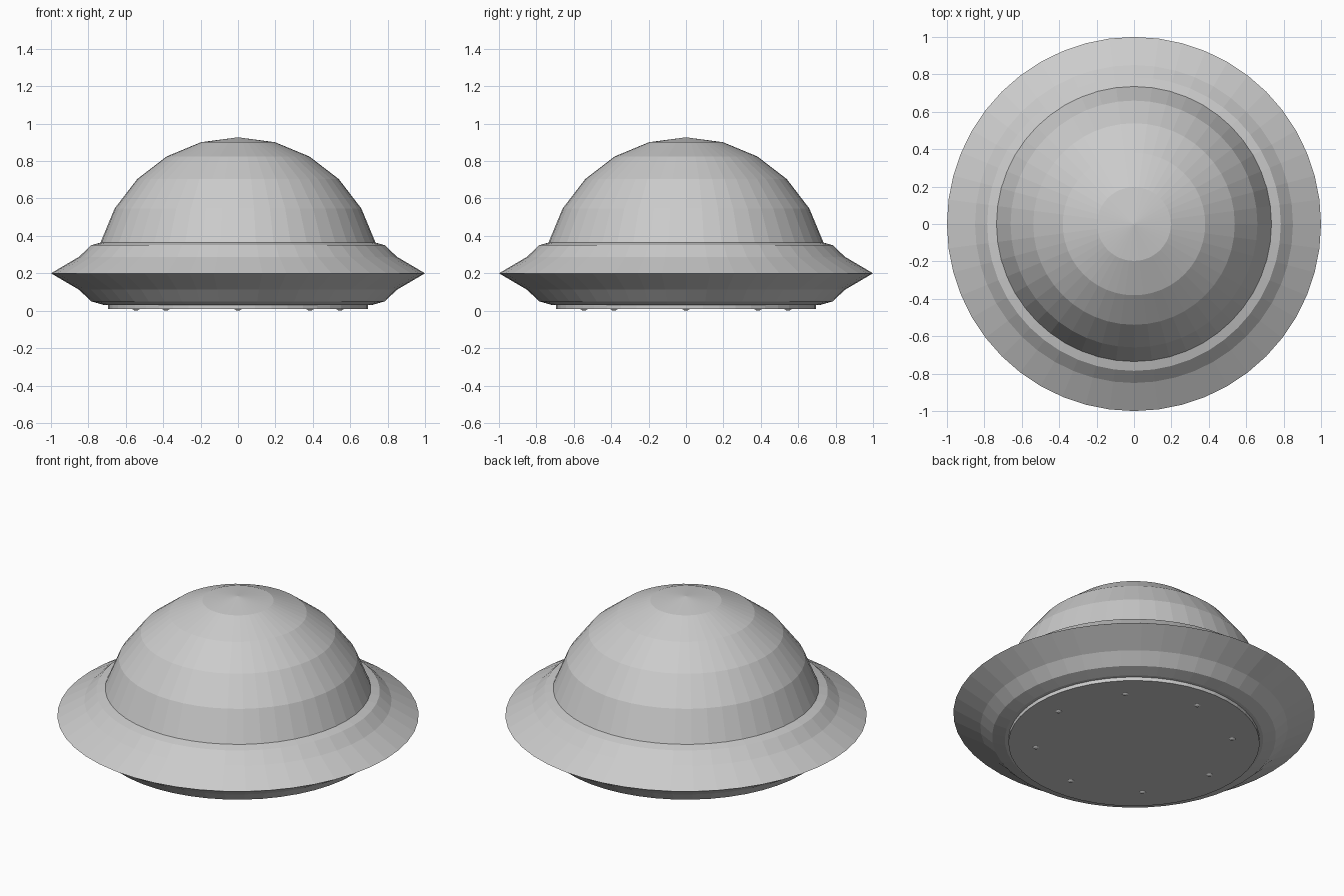
import bpy
import bmesh
from math import sin, cos, pi, radians

if "Cube" in bpy.data.objects:
    bpy.data.objects.remove(bpy.data.objects["Cube"])

SEGMENTS = 48


def make_material(name, colour):
    mat = bpy.data.materials.new(name)
    mat.use_nodes = True
    mat.diffuse_color = colour
    mat.node_tree.nodes["Principled BSDF"].inputs["Base Color"].default_value = colour
    return mat


grey = make_material("light grey metal", (0.6, 0.6, 0.6, 1))


def lathe(name, profile):
    """Spin a profile of (radius, height) points around the z axis."""
    bm = bmesh.new()
    verts = [bm.verts.new((r, 0, z)) for r, z in profile]
    edges = [bm.edges.new(pair) for pair in zip(verts, verts[1:])]
    bmesh.ops.spin(bm, geom=verts + edges, cent=(0, 0, 0), axis=(0, 0, 1),
                   angle=2 * pi, steps=SEGMENTS, use_duplicate=False)
    bmesh.ops.remove_doubles(bm, verts=bm.verts, dist=0.0001)
    bmesh.ops.recalc_face_normals(bm, faces=bm.faces)
    mesh = bpy.data.meshes.new(name)
    bm.to_mesh(mesh)
    bm.free()
    mesh.materials.append(grey)
    obj = bpy.data.objects.new(name, mesh)
    bpy.context.collection.objects.link(obj)
    return obj


# Saucer rim, mirrored above and below its sharp edge
RIM_Z = 0.2
half = [(0, 0.17), (0.715, 0.17), (0.785, 0.15), (0.85, 0.088)]
lathe("saucer_rim", [(r, RIM_Z - h) for r, h in half] + [(1, RIM_Z)]
      + [(r, RIM_Z + h) for r, h in reversed(half)])

# Faceted dome, the upper half of a sphere
DOME_R, DOME_Z = 0.762, 0.165
lathe("dome", [(DOME_R * sin(radians(a)), DOME_Z + DOME_R * cos(radians(a)))
               for a in range(0, 91, 15)])

# Flat plate under the saucer
lathe("base_plate", [(0, 0.008), (0.695, 0.008), (0.695, 0.035), (0, 0.035)])

# Ring of small studs just showing under the plate
for i in range(8):
    angle = i * pi / 4
    bpy.ops.mesh.primitive_uv_sphere_add(
        segments=16, ring_count=8, radius=0.025,
        location=(0.545 * cos(angle), 0.545 * sin(angle), 0.025))
    stud = bpy.context.object
    stud.name = f"base_stud_{i + 1}"
    stud.data.materials.append(grey)
